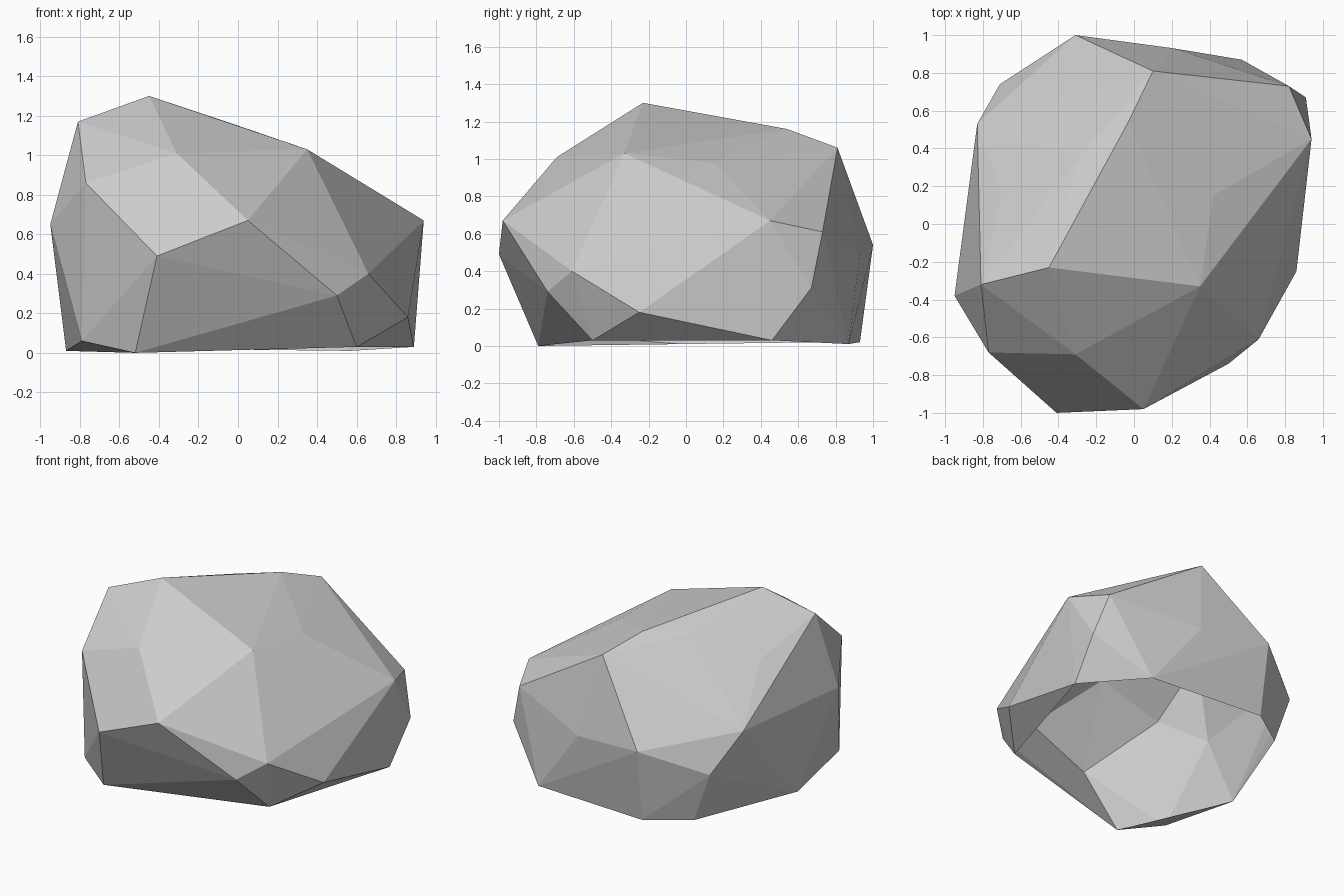
import bpy
import bmesh

# Remove the default cube only
cube = bpy.data.objects.get("Cube")
if cube:
    bpy.data.objects.remove(cube, do_unlink=True)


def make_material(name, colour):
    """One flat colour, shown in the viewport and in a render."""
    material = bpy.data.materials.new(name)
    material.use_nodes = True
    material.diffuse_color = colour
    shader = material.node_tree.nodes["Principled BSDF"]
    shader.inputs["Base Color"].default_value = colour
    shader.inputs["Roughness"].default_value = 0.9
    return material


# Chiselled corners of the boulder, ring by ring from the ground up
ground_ring = [
    (-.52, -.79, 0), (.6, -.5, .03), (.89, .46, .03), (.57, .87, .01),
    (-.3, .93, .02), (-.58, .74, .02), (-.87, -.03, .01),
]
lower_ring = [
    (-.79, -.62, .06), (-.41, -1, .49), (.5, -.74, .29), (.66, -.61, .4),
    (.86, -.25, .18), (.91, .67, .31), (.21, .93, .49), (-.31, 1, .54),
    (-.71, .74, .38),
]
middle_ring = [
    (-.95, -.38, .65), (.05, -.98, .67), (.94, .45, .67), (.82, .73, .61),
    (-.83, .53, .65),
]
shoulder_ring = [
    (-.77, -.68, .86), (-.31, -.69, 1.01), (.42, .15, .98),
    (.44, .73, .86), (.1, .81, 1.06), (-.7, .15, .99),
]
crown = [
    (-.45, -.23, 1.3), (-.81, -.32, 1.17), (.35, -.33, 1.03),
    (-.03, .54, 1.16), (-.29, .35, 1.15),
]


def build_boulder(name, rings, material):
    """Wrap the corners in a faceted shell and open its underside."""
    bm = bmesh.new()
    for ring in rings:
        for corner in ring:
            bm.verts.new(corner)
    bmesh.ops.convex_hull(bm, input=bm.verts[:])

    # The shell is hollow: drop the faces lying on the ground
    floor = [f for f in bm.faces if max(v.co.z for v in f.verts) < .05]
    bmesh.ops.delete(bm, geom=floor, context="FACES")
    loose = [v for v in bm.verts if not v.link_faces]
    bmesh.ops.delete(bm, geom=loose, context="VERTS")

    # Outward, flat-shaded facets
    bmesh.ops.recalc_face_normals(bm, faces=bm.faces[:])
    top_face = max(bm.faces, key=lambda f: f.calc_center_median().z)
    if top_face.normal.z < 0:
        bmesh.ops.reverse_faces(bm, faces=bm.faces[:])
    for face in bm.faces:
        face.smooth = False

    mesh = bpy.data.meshes.new(name)
    bm.to_mesh(mesh)
    bm.free()
    mesh.materials.append(material)
    boulder = bpy.data.objects.new(name, mesh)
    bpy.context.scene.collection.objects.link(boulder)
    return boulder


stone_grey = make_material("stone_grey", (.6, .6, .6, 1))
build_boulder(
    "boulder",
    [ground_ring, lower_ring, middle_ring, shoulder_ring, crown],
    stone_grey,
)
